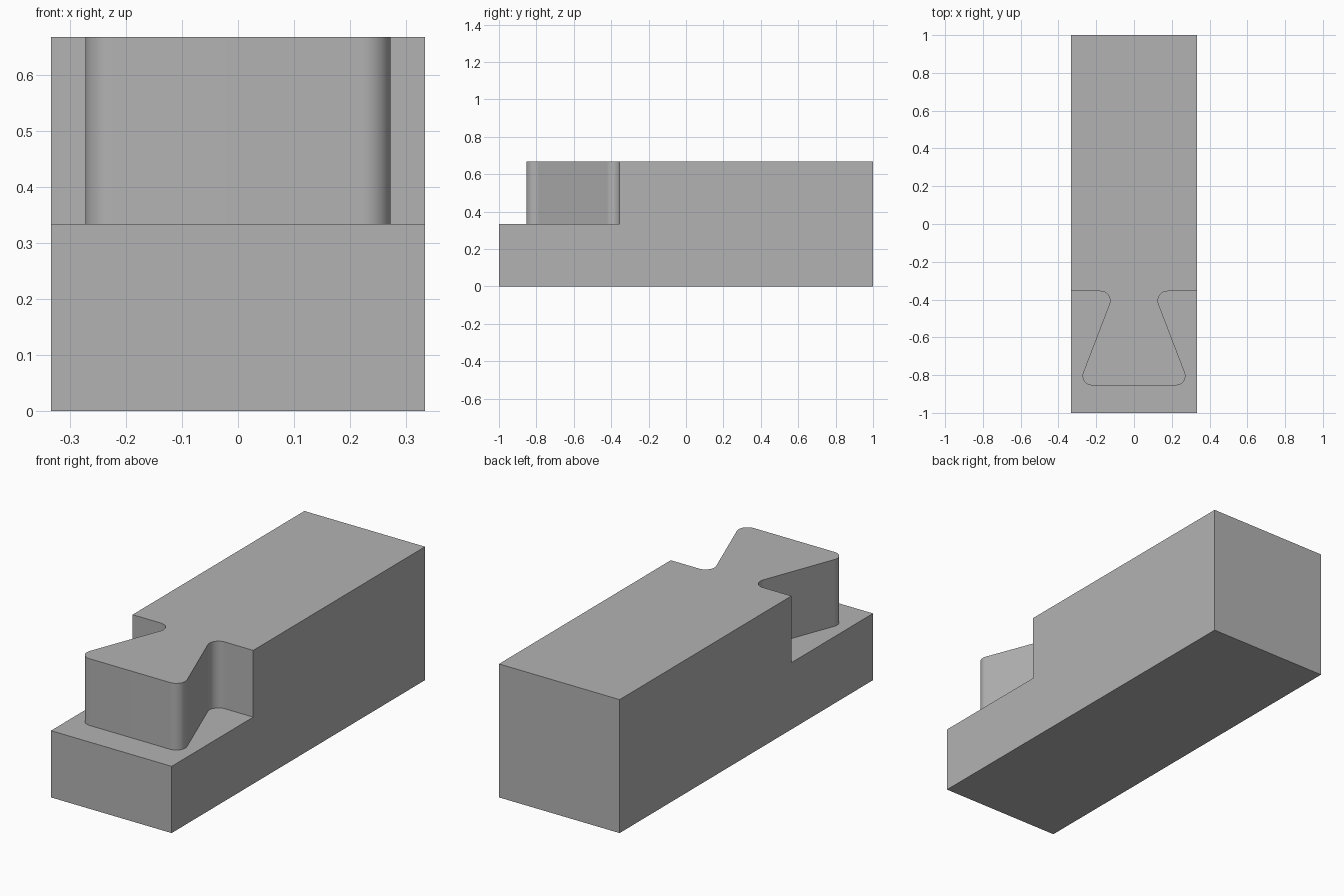
import bpy
import bmesh
import math
from mathutils import Vector

default_cube = bpy.data.objects.get("Cube")
if default_cube:
    bpy.data.objects.remove(default_cube, do_unlink=True)

W = 1 / 3            # half width
LEDGE, TOP = 1 / 3, 2 / 3
SHOULDER, NOSE = -0.356, -0.854
NECK_X, NOSE_X = 0.104, 0.295   # sharp corners before rounding
RADIUS = 0.05


def fillet(before, corner, after, steps=14):
    """Arc of points rounding one corner of the outline."""
    p, c, n = Vector(before), Vector(corner), Vector(after)
    u, v = (p - c).normalized(), (n - c).normalized()
    half = u.angle(v) / 2
    centre = c + (u + v).normalized() * RADIUS / math.sin(half)
    start = c + u * RADIUS / math.tan(half) - centre
    end = c + v * RADIUS / math.tan(half) - centre
    sweep = math.pi - 2 * half
    return [centre + (start * math.sin(sweep * (1 - i / steps))
                      + end * math.sin(sweep * i / steps)) / math.sin(sweep)
            for i in range(steps + 1)]


# Dovetail outline from the right shoulder round the nose to the left one
shoulder, neck, nose = (W, SHOULDER), (NECK_X, SHOULDER), (NOSE_X, NOSE)
half_path = [Vector(shoulder)]
half_path += fillet(shoulder, neck, nose)
half_path += fillet(neck, nose, (-NOSE_X, NOSE))
path = half_path + [Vector((-p.x, p.y)) for p in reversed(half_path)]

# One closed solid: stepped block with the dovetail standing on the ledge
bm = bmesh.new()


def vert(x, y, z):
    return bm.verts.new((x, y, z))


low = [vert(p.x, p.y, LEDGE) for p in path]
high = [vert(p.x, p.y, TOP) for p in path]
for i in range(len(path) - 1):
    bm.faces.new((low[i], low[i + 1], high[i + 1], high[i]))

floor, front, back = [], [], []
for x in (W, -W):
    floor.append((vert(x, -1, 0), vert(x, 1, 0)))
    front.append(vert(x, -1, LEDGE))
    back.append(vert(x, 1, TOP))

bm.faces.new(high + [back[1], back[0]])                             # top
bm.faces.new(low + [front[1], front[0]])                            # ledge
bm.faces.new((floor[0][0], floor[1][0], floor[1][1], floor[0][1]))  # bottom
bm.faces.new((floor[0][0], front[0], front[1], floor[1][0]))        # front
bm.faces.new((floor[0][1], floor[1][1], back[1], back[0]))          # back
for side, end in ((0, 0), (1, -1)):                                 # stepped sides
    bm.faces.new((floor[side][0], floor[side][1], back[side],
                  high[end], low[end], front[side]))
bmesh.ops.recalc_face_normals(bm, faces=bm.faces)

mesh = bpy.data.meshes.new("dovetail_block")
bm.to_mesh(mesh)
bm.free()
block = bpy.data.objects.new("dovetail_block", mesh)
bpy.context.collection.objects.link(block)

# Plain grey material
grey = bpy.data.materials.new("light_grey")
grey.use_nodes = True
colour = (0.45, 0.45, 0.45, 1)
grey.diffuse_color = colour
grey.node_tree.nodes["Principled BSDF"].inputs["Base Color"].default_value = colour
mesh.materials.append(grey)

# Smooth rounded corners, crisp edges elsewhere
bpy.ops.object.select_all(action='DESELECT')
block.select_set(True)
bpy.context.view_layer.objects.active = block
bpy.ops.object.shade_smooth_by_angle(angle=math.radians(30))
